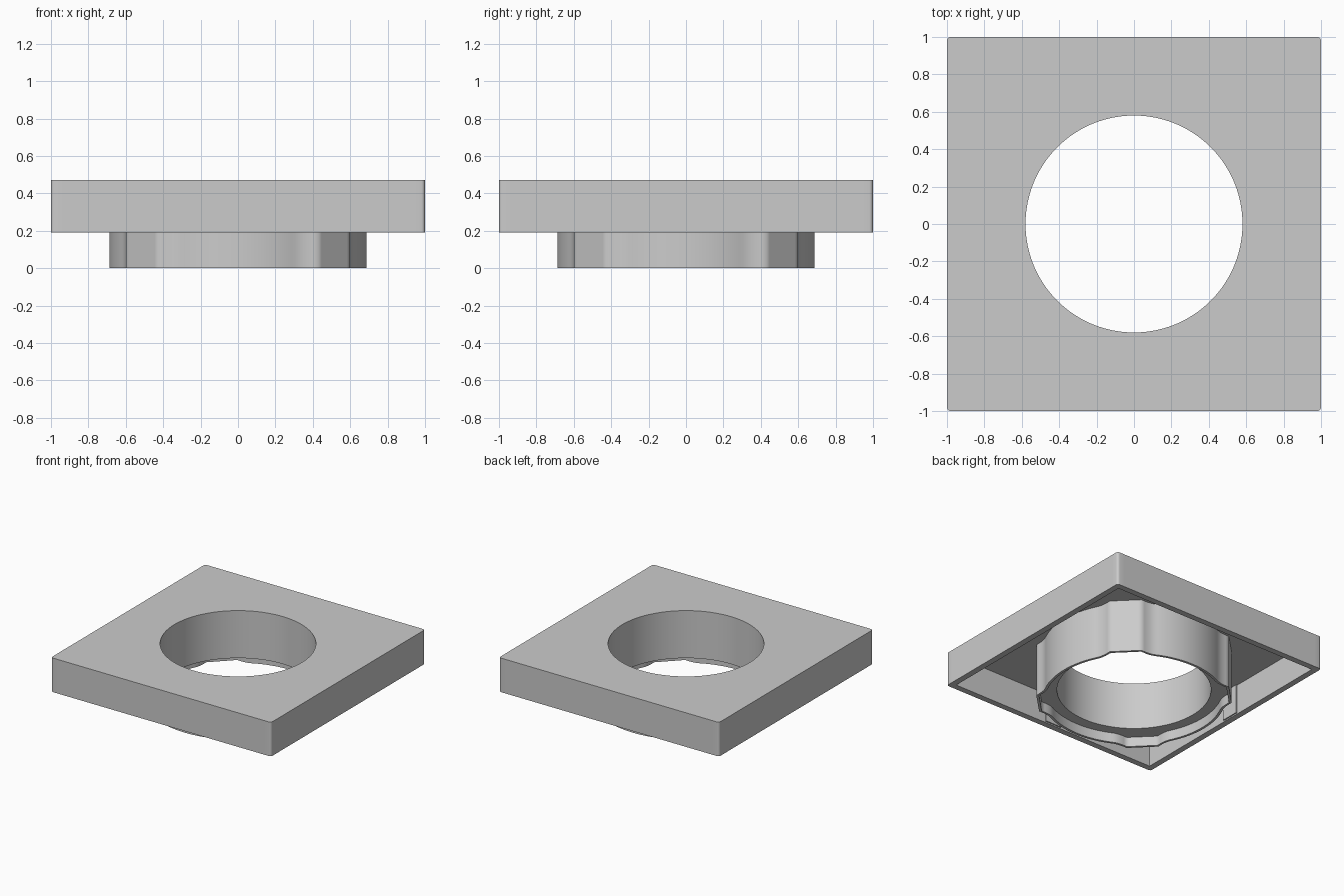
import bpy, bmesh, math
from mathutils import Matrix

if "Cube" in bpy.data.objects:
    bpy.data.objects.remove(bpy.data.objects["Cube"])

N = 192                      # points around every loop
TOP, UNDER, RIM, LEDGE = 0.47, 0.44, 0.19, 0.08
HOLE = 0.58

grey = bpy.data.materials.new("plain grey")
grey.use_nodes = True
grey.diffuse_color = (0.6, 0.6, 0.6, 1)
grey.node_tree.nodes["Principled BSDF"].inputs["Base Color"].default_value = (0.6, 0.6, 0.6, 1)


def diagonal_offset(a):
    """Angle away from the nearest diagonal."""
    return abs((a % (math.pi / 2)) - math.pi / 4)


def circle(r):
    return lambda a: r


def square(h):
    return lambda a: h / max(abs(math.cos(a)), abs(math.sin(a)))


def lobed(inset):
    """Circle with a flat-faced lobe on each diagonal."""
    def radius(a):
        p = diagonal_offset(a)
        flat, end = math.radians(9.375), math.radians(19)
        if p <= flat + 1e-6:
            return 0.728 / math.cos(p) - inset
        t = min((p - flat) / (end - flat), 1)
        return 0.688 + 0.05 * (1 - t) ** 2 - inset
    return radius


def finish(name, bm, angle):
    mesh = bpy.data.meshes.new(name)
    bm.to_mesh(mesh)
    bm.free()
    obj = bpy.data.objects.new(name, mesh)
    bpy.context.collection.objects.link(obj)
    mesh.materials.append(grey)
    bpy.ops.object.select_all(action="DESELECT")
    obj.select_set(True)
    bpy.context.view_layer.objects.active = obj
    bpy.ops.object.shade_smooth_by_angle(angle=math.radians(angle))
    return obj


def loft(name, section, angle, corner=0):
    """Skin a run of (outline, height) loops, ordered outward over the top."""
    bm = bmesh.new()
    loops = []
    for outline, z in section:
        ring = []
        for i in range(N):
            a = math.tau * i / N
            r = outline(a)
            ring.append(bm.verts.new((r * math.cos(a), r * math.sin(a), z)))
        loops.append(ring)
    for lower, upper in zip(loops, loops[1:]):
        for i in range(N):
            j = (i + 1) % N
            bm.faces.new((lower[i], upper[i], upper[j], lower[j]))
    if corner:
        edges = [e for e in bm.edges
                 if all(abs(v.co.x) > 0.99 and abs(v.co.y) > 0.99 for v in e.verts)
                 and abs(e.verts[0].co.z - e.verts[1].co.z) > 0.1]
        bmesh.ops.bevel(bm, geom=edges, offset=corner, segments=4, affect="EDGES", profile=0.5)
    bmesh.ops.recalc_face_normals(bm, faces=bm.faces)
    return finish(name, bm, angle)


# Square cover: flat top, skirt walls, recessed underside
loft("square_cover", [
    (circle(HOLE), TOP), (square(1), TOP), (square(1), RIM),
    (square(0.95), RIM), (square(0.95), UNDER), (lobed(0), UNDER)], 35, 0.02)

# Lobed collar with a thin lip, a ledge and the round bore
loft("lobed_collar", [
    (lobed(0), UNDER), (lobed(0), 0), (lobed(0.02), 0),
    (lobed(0.02), LEDGE), (circle(HOLE), LEDGE), (circle(HOLE), TOP)], 50)

# Small pad in the middle of each inner wall
bm = bmesh.new()
for k in range(4):
    place = (Matrix.Rotation(k * math.pi / 2, 4, "Z")
             @ Matrix.Translation((0.946, 0, (RIM + UNDER) / 2 + 0.005))
             @ Matrix.Diagonal((0.012, 0.15, UNDER - RIM - 0.01, 1)))
    bmesh.ops.create_cube(bm, size=1, matrix=place)
finish("wall_pads", bm, 30)
